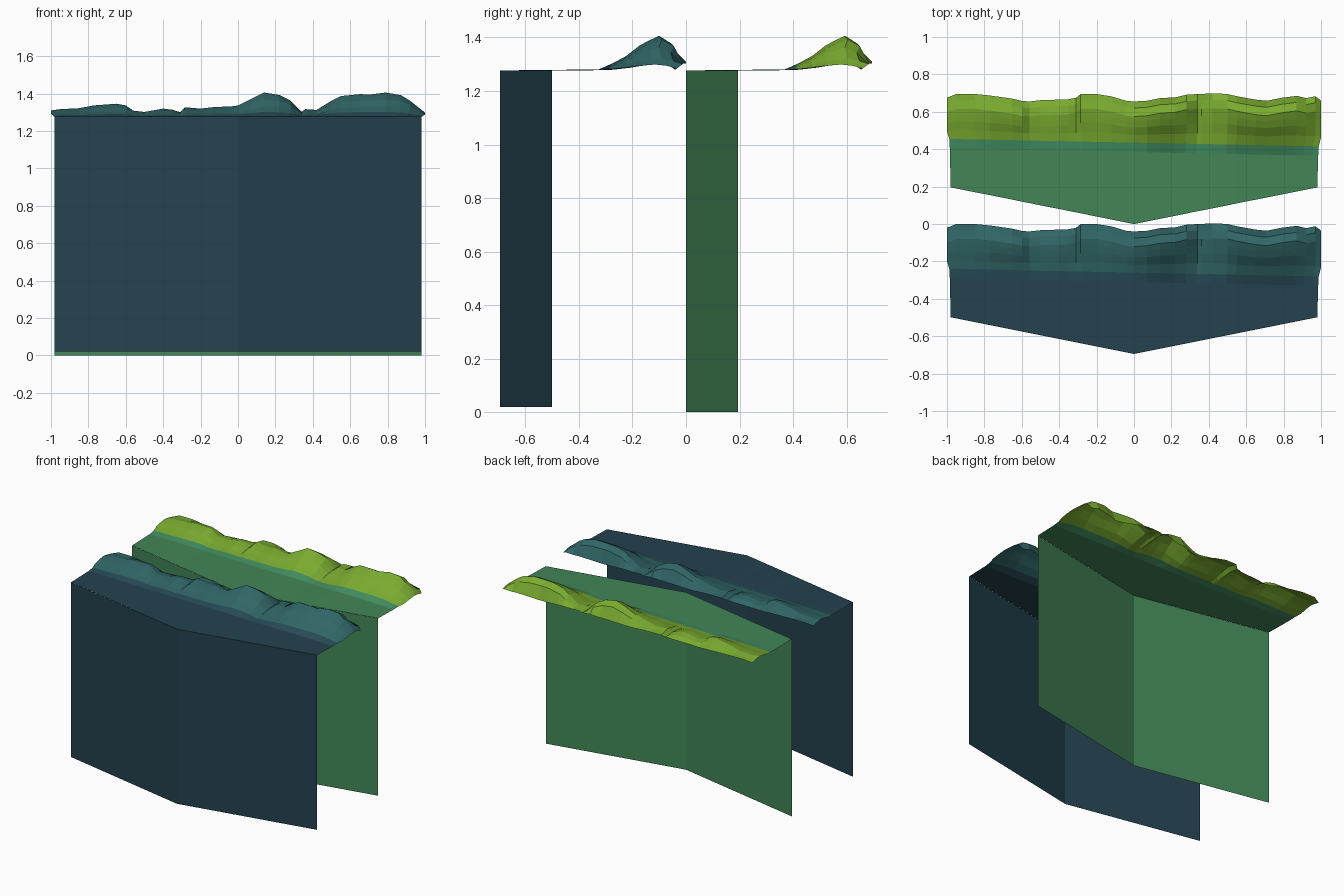
import bpy, bmesh

if "Cube" in bpy.data.objects:
    bpy.data.objects.remove(bpy.data.objects["Cube"])

TOP = 1.277          # height of the flat ledge
HALF = 0.98          # half width of the walls


def material(name, rgb):
    # sRGB 0-255 to linear
    def lin(c):
        c /= 255
        return c / 12.92 if c <= 0.04045 else ((c + 0.055) / 1.055) ** 2.4
    m = bpy.data.materials.new(name)
    m.diffuse_color = (*[lin(c) for c in rgb], 1)
    m.use_nodes = True
    m.node_tree.nodes["Principled BSDF"].inputs["Base Color"].default_value = m.diffuse_color
    return m


# ridge line: (x, crest height above the ledge, y of the rear edge)
RIDGE = [(-1, .033, -.02), (-.95, .04, 0), (-.85, .045, 0), (-.77, .06, -.008),
         (-.65, .069, -.025), (-.6, .06, -.037), (-.56, .032, -.04), (-.5, .025, -.033),
         (-.4, .043, -.03), (-.35, .037, -.028), (-.31, .024, -.02), (-.285, .05, 0),
         (-.2, .043, 0), (-.12, .052, -.013), (-.04, .054, -.037), (0, .06, -.04),
         (.07, .095, -.036), (.14, .129, -.022), (.22, .116, -.018), (.28, .086, -.004),
         (.34, .026, 0), (.36, .04, 0), (.42, .036, .004), (.5, .085, 0),
         (.55, .11, -.012), (.65, .12, -.03), (.71, .119, -.036), (.79, .129, -.02),
         (.87, .115, -.01), (.92, .085, -.022), (.97, .045, -.012), (1, .022, -.035)]

# slope profile: (share of the way from ledge to crest, share of crest height)
SLOPE = [(.3, .42), (.58, .72), (.8, .88), (1, 1)]


def section(x, h, back):
    """Points of one cross-section, from the wall edge to the rear edge."""
    xw = x * HALF
    start = -.26 - .02 * x                 # where the crag colour begins
    crest = back - .08
    edge_z = TOP + min(.033 + .75 * back, h * .8 + .005)
    pts = [(xw, -.695 + .2 * abs(xw), TOP),
           (xw * 1.005, start - .05, TOP + .03 * h),
           (xw * 1.008, start, TOP + .2 * h)]
    for t, s in SLOPE:
        z = TOP + h * (.2 + .8 * (s - .2) / .8 if s > .2 else s)
        pts.append((x, start + (crest - start) * t, z))
    pts.append((x, back - .035, max(edge_z, TOP + .78 * h)))
    pts.append((x, back, edge_z))
    return pts


def make_object(name, bm, mats, loc):
    me = bpy.data.meshes.new(name)
    bm.to_mesh(me)
    bm.free()
    for m in mats:
        me.materials.append(m)
    ob = bpy.data.objects.new(name, me)
    ob.location = loc
    bpy.context.collection.objects.link(ob)


def cliff(name, loc, bottom, rock, strip, crag):
    # bent cliff wall, an open sheet
    bm = bmesh.new()
    plan = [(-HALF, -.5), (0, -.695), (HALF, -.5)]
    low = [bm.verts.new((x, y, bottom)) for x, y in plan]
    high = [bm.verts.new((x, y, TOP)) for x, y in plan]
    for i in range(2):
        bm.faces.new((low[i], low[i + 1], high[i + 1], high[i]))
    make_object(name + "_wall", bm, [rock], loc)

    # ledge and rugged ridge, an open sheet lofted along x
    bm = bmesh.new()
    cols = [[bm.verts.new(p) for p in section(*r)] for r in RIDGE]
    for a, b in zip(cols, cols[1:]):
        for j in range(len(a) - 1):
            f = bm.faces.new((a[j], b[j], b[j + 1], a[j + 1]))
            f.material_index = min(j, 2)   # ledge, strip, crag
    make_object(name + "_ledge_and_ridge", bm, [rock, strip, crag], loc)


cliff("front_cliff", (0, 0, 0), .02,
      material("navy rock", (36, 66, 79)),
      material("blue strip", (39, 76, 87)),
      material("teal crag", (49, 102, 103)))
cliff("rear_cliff", (0, .695, 0), 0,
      material("green rock", (66, 134, 87)),
      material("sea green strip", (66, 142, 98)),
      material("lime crag", (122, 172, 48)))
